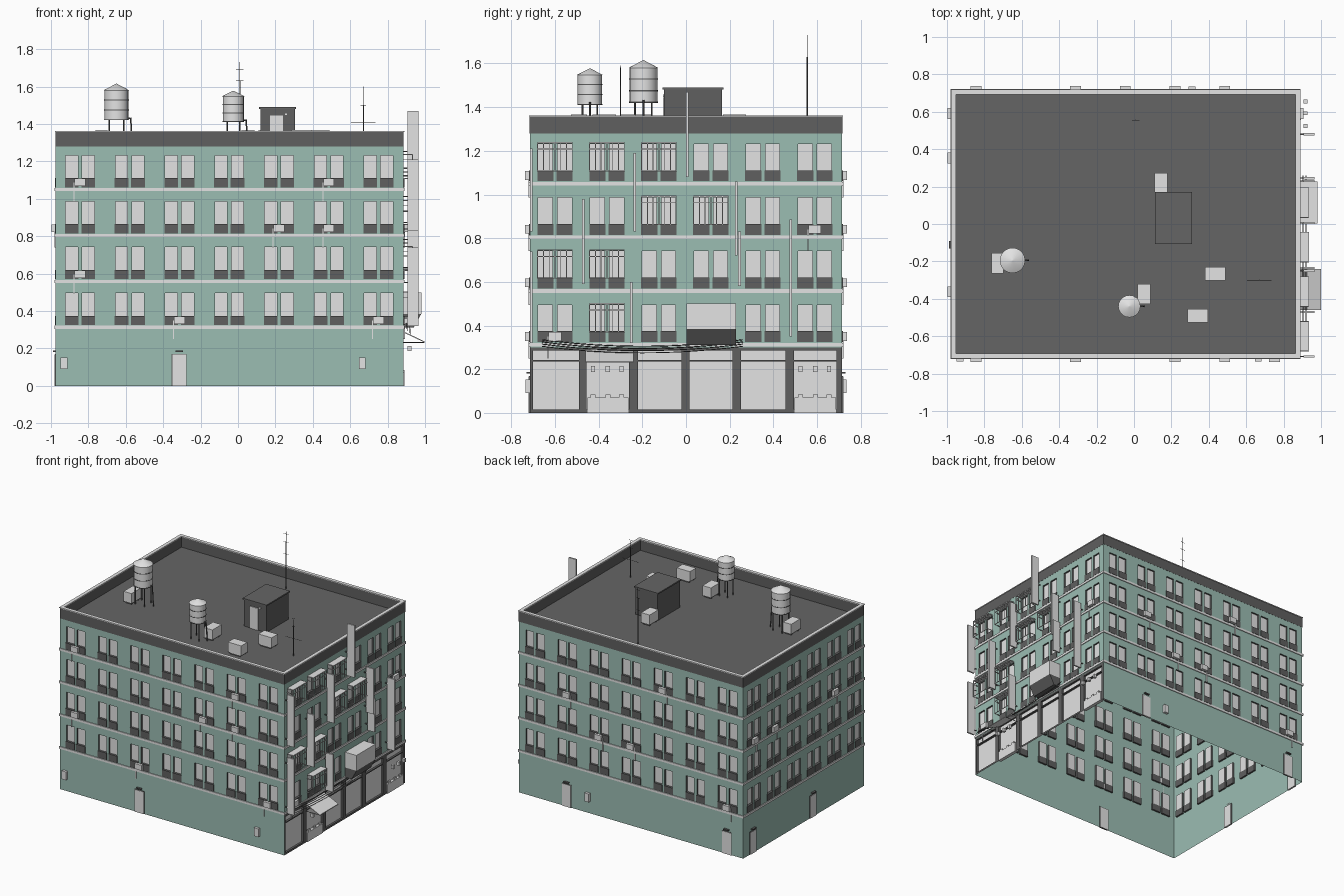
import bpy, bmesh, math
from mathutils import Vector

if "Cube" in bpy.data.objects:
    bpy.data.objects.remove(bpy.data.objects["Cube"])

W, E, S, N = -0.975, 0.885, -0.715, 0.715
ROOF, TOP = 1.28, 1.357
FLOORS = [0.374 + 0.2457 * i for i in range(4)]
LONG = [-0.845 + 0.266 * i for i in range(7)]
SHORT = [-0.6 + 0.238 * i for i in range(6)]


def material(name, r, g, b):
    m = bpy.data.materials.new(name)
    m.use_nodes = True
    m.diffuse_color = (r, g, b, 1)
    m.node_tree.nodes["Principled BSDF"].inputs["Base Color"].default_value = (r, g, b, 1)
    return m


GREEN = material("sage wall", 0.33, 0.51, 0.45)
LIGHT = material("light grey", 0.77, 0.77, 0.77)
DARK = material("dark grey", 0.115, 0.115, 0.115)
TAR = material("roof grey", 0.13, 0.13, 0.13)
MATS = [GREEN, LIGHT, DARK, TAR]


def finish(name, bm, mats):
    me = bpy.data.meshes.new(name)
    bm.to_mesh(me)
    bm.free()
    for m in mats:
        me.materials.append(m)
    ob = bpy.data.objects.new(name, me)
    bpy.context.collection.objects.link(ob)
    return ob


def at(side, u, z, d):
    """Point on a side of the building: along the wall, up, outward."""
    return Vector({"front": (u, S - d, z), "back": (u, N + d, z),
                   "right": (E + d, u, z), "left": (W - d, u, z), "plan": (u, d, z)}[side])


def boxes(name, mat, items):
    """Boxes given as side, u0, u1, z0, z1, d0, d1, joined in one object."""
    bm = bmesh.new()
    for side, u0, u1, z0, z1, d0, d1 in items:
        a, b = at(side, u0, z0, d0), at(side, u1, z1, d1)
        vs = bmesh.ops.create_cube(bm, size=1)["verts"]
        for v in vs:
            v.co = [(a[i] + b[i]) / 2 + v.co[i] * abs(b[i] - a[i]) for i in range(3)]
    return finish(name, bm, [mat])


def wall(name, side, u0, u1, z0, z1, openings, base, depth):
    """Thin wall with recessed panes at the openings."""
    bm = bmesh.new()
    out = at(side, 0, 0, 1) - at(side, 0, 0, 0)

    def quad(pts, mat, toward):
        f = bm.faces.new([bm.verts.new(at(side, *p)) for p in pts])
        f.normal_update()
        if f.normal.dot(toward) < 0:
            f.normal_flip()
        f.material_index = mat

    us = sorted({u0, u1, *[k for o in openings for k in o[:2]]})
    zs = sorted({z0, z1, *[k for o in openings for k in o[2:]]})
    for a, b in zip(us, us[1:]):
        for c, d in zip(zs, zs[1:]):
            mu, mz = (a + b) / 2, (c + d) / 2
            if not any(o[0] < mu < o[1] and o[2] < mz < o[3] for o in openings):
                quad([(a, c, 0), (b, c, 0), (b, d, 0), (a, d, 0)], base, out)
    for a, b, c, d in openings:
        ring = [(a, c), (b, c), (b, d), (a, d)]
        quad([(u, z, -depth) for u, z in ring], 1, out)
        mid = at(side, (a + b) / 2, (c + d) / 2, 0)
        for (p, q), (r, s) in zip(ring, ring[1:] + ring[:1]):
            quad([(p, q, 0), (r, s, 0), (r, s, -depth), (p, q, -depth)], 2,
                 mid - at(side, (p + r) / 2, (q + s) / 2, 0))
    bmesh.ops.remove_doubles(bm, verts=bm.verts, dist=0.0001)
    return finish(name, bm, MATS)


def rods(name, mat, items, sides=8):
    """Round bars or cones: start, end, start radius, end radius."""
    bm = bmesh.new()
    for a, b, r0, r1 in items:
        a, b = Vector(a), Vector(b)
        vs = bmesh.ops.create_cone(bm, segments=sides, radius1=r0, radius2=r1, cap_ends=True,
                                   depth=(b - a).length)["verts"]
        rot = Vector((0, 0, 1)).rotation_difference(b - a)
        for v in vs:
            v.co = rot @ v.co + (a + b) / 2
    return finish(name, bm, [mat])


# Walls with paired windows, sills, ledges and parapet
spans = {"front": (W, E, LONG), "back": (W, E, LONG), "right": (S, N, SHORT), "left": (S, N, SHORT)}
sills, ledges, parapet, rim = [], [], [], []
for side, (u0, u1, pairs) in spans.items():
    holes = [(c + s * 0.044 - 0.033, c + s * 0.044 + 0.033, z, z + 0.121)
             for c in pairs for s in (-1, 1) for z in FLOORS]
    wall(side + "_upper_wall", side, u0, u1, 0.3, 1.285, holes, 0, 0.013)
    sills += [(side, a - 0.004, b + 0.004, z - 0.05, z, -0.013, 0.004) for a, b, z, t in holes]
    ledges += [(side, u0 - 0.005, u1 + 0.005, z - 0.07, z - 0.053, 0.0005, 0.006) for z in FLOORS]
    parapet.append((side, u0 - 0.001, u1 + 0.001, ROOF, TOP, -0.02, 0.001))
    rim.append((side, u0 - 0.004, u1 + 0.004, TOP, TOP + 0.006, -0.022, 0.004))
    if side != "right":
        wall(side + "_ground_wall", side, u0, u1, 0, 0.3, [], 0, 0)
boxes("window_sills", DARK, sills)
boxes("floor_ledges", LIGHT, ledges)
boxes("parapet", DARK, parapet)
boxes("parapet_rim", LIGHT, rim)
boxes("roof_deck", TAR, [("plan", W + 0.01, E - 0.01, ROOF - 0.01, ROOF, S + 0.01, N - 0.01)])

# Doors, lamps and meter boxes on the ground floor
doors = [("front", -0.315), ("back", 0.487), ("back", -0.84), ("left", 0.6), ("left", -0.11)]
boxes("doors", LIGHT, [(s, u - 0.036, u + 0.036, 0, 0.166, -0.008, 0.006) for s, u in doors])
boxes("door_frames", DARK, [(s, u - 0.04, u + 0.04, 0, 0.17, -0.006, 0.003) for s, u in doors])
boxes("door_lamps", DARK, [(s, u - 0.02, u + 0.02, 0.18, 0.188, 0, 0.015) for s, u in doors])
boxes("meter_boxes", LIGHT, [(s, u - 0.018, u + 0.018, 0.09, 0.152, 0, 0.02)
                             for s, u in (("front", -0.93), ("front", 0.665), ("back", 0.31))])

# Wall cooling units with drain pipes
units = [("front", 0, 3), ("front", 5, 3), ("front", 4, 2), ("front", 5, 2), ("front", 0, 1),
         ("front", 2, 0), ("front", 6, 0), ("back", 5, 2), ("back", 4, 1), ("back", 3, 1),
         ("back", 2, 3), ("back", 0, 0), ("right", 5, 2), ("right", 0, 0),
         ("left", 5, 2), ("left", 4, 2), ("left", 1, 2)]
spots = [(s, spans[s][2][i], FLOORS[f] - 0.025) for s, i, f in units]
boxes("cooling_units", LIGHT, [(s, u - 0.029, u + 0.029, z - 0.019, z + 0.021, -0.01, 0.022)
                               for s, u, z in spots])
boxes("drain_pipes", LIGHT, [(s, u - 0.034, u - 0.029, z - 0.1, z, 0, 0.007) for s, u, z in spots])

# Shop row on the right side
bays = [(-0.7, -0.49), (-0.455, -0.26), (-0.22, -0.02), (0.015, 0.212), (0.253, 0.455), (0.495, 0.69)]
panels = [(a, b, 0.015, 0.235) for a, b in bays]
signs = [(a, b, 0.243, 0.285) for a, b in bays]
wall("shop_front", "right", S, N, 0, 0.3, panels + signs, 2, 0.015)
stalls = [bays[1], bays[5]]
boxes("stall_counters", LIGHT, [("right", a + 0.003, b - 0.003, 0, 0.07, -0.02, 0.006) for a, b in stalls])
cups, lanterns = [], []
for a, b in stalls:
    for k in (0.15, 0.5, 0.82):
        y = a + k * (b - a)
        cups.append(("right", y - 0.012, y + 0.012, 0.07, 0.085, -0.005, 0.005))
        lanterns.append(("right", y - 0.01, y + 0.01, 0.187, 0.214, 0.022, 0.042))
boxes("counter_dishes", LIGHT, cups)
boxes("lanterns", LIGHT, lanterns)

# Sloped awning with brackets
awning = boxes("awning", LIGHT, [("right", -0.46, -0.24, 0.23, 0.236, 0, 0.115)])
for v in awning.data.vertices:
    v.co.z += 0.055 * (1 - (v.co.x - E) / 0.115)
rods("awning_brackets", DARK, [((E, y, 0.232), (0.995, y, 0.232), 0.002, 0.002)
                               for y in (-0.455, -0.245)], 5)

# Hanging cables over the shops
for i in range(4):
    curve = bpy.data.curves.new("cable", "CURVE")
    curve.dimensions = "3D"
    curve.bevel_depth = 0.002
    curve.bevel_resolution = 0
    line = curve.splines.new("POLY")
    line.points.add(12)
    for k, p in enumerate(line.points):
        t = k / 12
        p.co = (E + 0.015 + 0.008 * i, -0.66 + 0.92 * t, 0.335 - 0.01 * i - 0.12 * t * (1 - t), 1)
    curve.materials.append(DARK)
    bpy.context.collection.objects.link(bpy.data.objects.new("shop_cable", curve))

# Billboard box and blade signs
boxes("billboard", LIGHT, [("right", 0.003, 0.228, 0.385, 0.5, 0, 0.095)])
under = boxes("billboard_base", DARK, [("right", 0.003, 0.228, 0.312, 0.385, 0, 0.095)])
for v in under.data.vertices:
    if v.co.z < 0.35 and v.co.x > E + 0.05:
        v.co.x -= 0.04
blades = [(0.006, 1.08, 1.47), (-0.235, 0.83, 1.19), (0.23, 0.72, 1.06), (-0.47, 0.59, 0.98),
          (0.245, 0.58, 0.83), (-0.25, 0.32, 0.6), (0.48, 0.35, 0.885),
          (-0.708, 0.83, 1.21), (-0.708, 0.32, 0.74)]
boxes("blade_signs", LIGHT, [("right", y - 0.006, y + 0.006, a, b, 0.02, 0.08) for y, a, b in blades])
boxes("sign_brackets", DARK, [("right", y - 0.003, y + 0.003, z, z + 0.006, 0, 0.03)
                              for y, a, b in blades for z in (a + 0.04, min(b - 0.05, 1.25))])

# Window cages
hoods, bars = [], []
for i, f in [(0, 3), (1, 3), (2, 3), (2, 2), (3, 2), (0, 1), (1, 1), (1, 0)]:
    u, z = SHORT[i], FLOORS[f] - 0.005
    hoods.append(("right", u - 0.08, u + 0.08, z + 0.128, z + 0.134, 0, 0.05))
    bars += [("right", u - 0.08, u + 0.08, z + h, z + h + 0.004, 0.046, 0.05) for h in (0, 0.1)]
    bars += [("right", u + s * 0.08 - 0.002, u + s * 0.08 + 0.002, z + h, z + h + 0.004, 0, 0.05)
             for s in (-1, 1) for h in (0, 0.1)]
    bars += [("right", u + k * 0.0264 - 0.002, u + k * 0.0264 + 0.002, z, z + 0.13, 0.046, 0.05)
             for k in range(-3, 4)]
boxes("cage_hoods", LIGHT, hoods)
boxes("cage_bars", LIGHT, bars)

# Stair house on the roof
boxes("stair_house", DARK, [("plan", 0.12, 0.305, ROOF, 1.48, -0.1, 0.165)])
boxes("stair_house_roof", TAR, [("plan", 0.113, 0.311, 1.48, 1.49, -0.107, 0.172)])
boxes("stair_house_door", LIGHT, [("plan", 0.172, 0.24, ROOF, 1.445, -0.106, -0.1)])
boxes("stair_house_lamp", LIGHT, [("plan", 0.25, 0.262, 1.447, 1.457, -0.106, -0.1)])

# Rooftop cooling boxes on feet
roof_units = [(-0.73, -0.21, 0.033, 0.055), (0.053, -0.375, 0.035, 0.054), (0.435, -0.265, 0.055, 0.036),
              (0.34, -0.49, 0.055, 0.036), (0.145, 0.222, 0.035, 0.052)]
boxes("roof_units", LIGHT, [("plan", x - a, x + a, ROOF + 0.012, 1.367, y - b, y + b)
                            for x, y, a, b in roof_units])
boxes("roof_unit_feet", DARK, [("plan", x - a * 0.8, x + a * 0.8, ROOF, ROOF + 0.012, y + s * b * 0.7 - 0.005,
                                y + s * b * 0.7 + 0.005) for x, y, a, b in roof_units for s in (-1, 1)])

# Water tanks
for x, y, r, z0, z1, tip in [(-0.65, -0.195, 0.064, 1.42, 1.58, 1.615), (-0.025, -0.44, 0.056, 1.41, 1.548, 1.577)]:
    tank = rods("water_tank", LIGHT, [((x, y, z0), (x, y, z1), r, r),
                                      ((x, y, z1), (x, y, tip), r * 1.06, 0.002)], 20)
    hoops = rods("tank_hoops", DARK, [((x, y, z0 + k * (z1 - z0)), (x, y, z0 + k * (z1 - z0) + 0.005),
                                       r + 0.002, r + 0.002) for k in (0.0, 0.33, 0.66)], 20)
    for ob in (tank, hoops):
        bpy.context.view_layer.objects.active = ob
        ob.select_set(True)
        bpy.ops.object.shade_smooth_by_angle(angle=math.radians(30))
        ob.select_set(False)
    rods("tank_legs", DARK, [((x + i * r * 0.6, y + j * r * 0.6, ROOF), (x + i * r * 0.6, y + j * r * 0.6, z0),
                              0.004, 0.004) for i in (-1, 1) for j in (-1, 1)])
    rods("tank_pipe", DARK, [((x, y, z0 + 0.01), (x + r + 0.012, y, z0 + 0.01), 0.004, 0.004),
                             ((x + r + 0.012, y, z0 + 0.013), (x + r + 0.022, y, ROOF), 0.004, 0.004)])

# Antennas with thin cross arms
for x, y, top, arms in [(0.01, 0.555, 1.73, (0.02, 0.02, 0.02)), (0.67, -0.3, 1.6, (0.065, 0.015, 0.015))]:
    rods("antenna", DARK, [((x, y, ROOF), (x, y, top - 0.1), 0.003, 0.003), ((x, y, top - 0.1), (x, y, top), 0.002, 0.001)]
         + [((x - a, y, top - h), (x + a, y, top - h), 0.0012, 0.0012)
            for a, h in zip(arms, (0.19, 0.1, 0.04))], 6)
